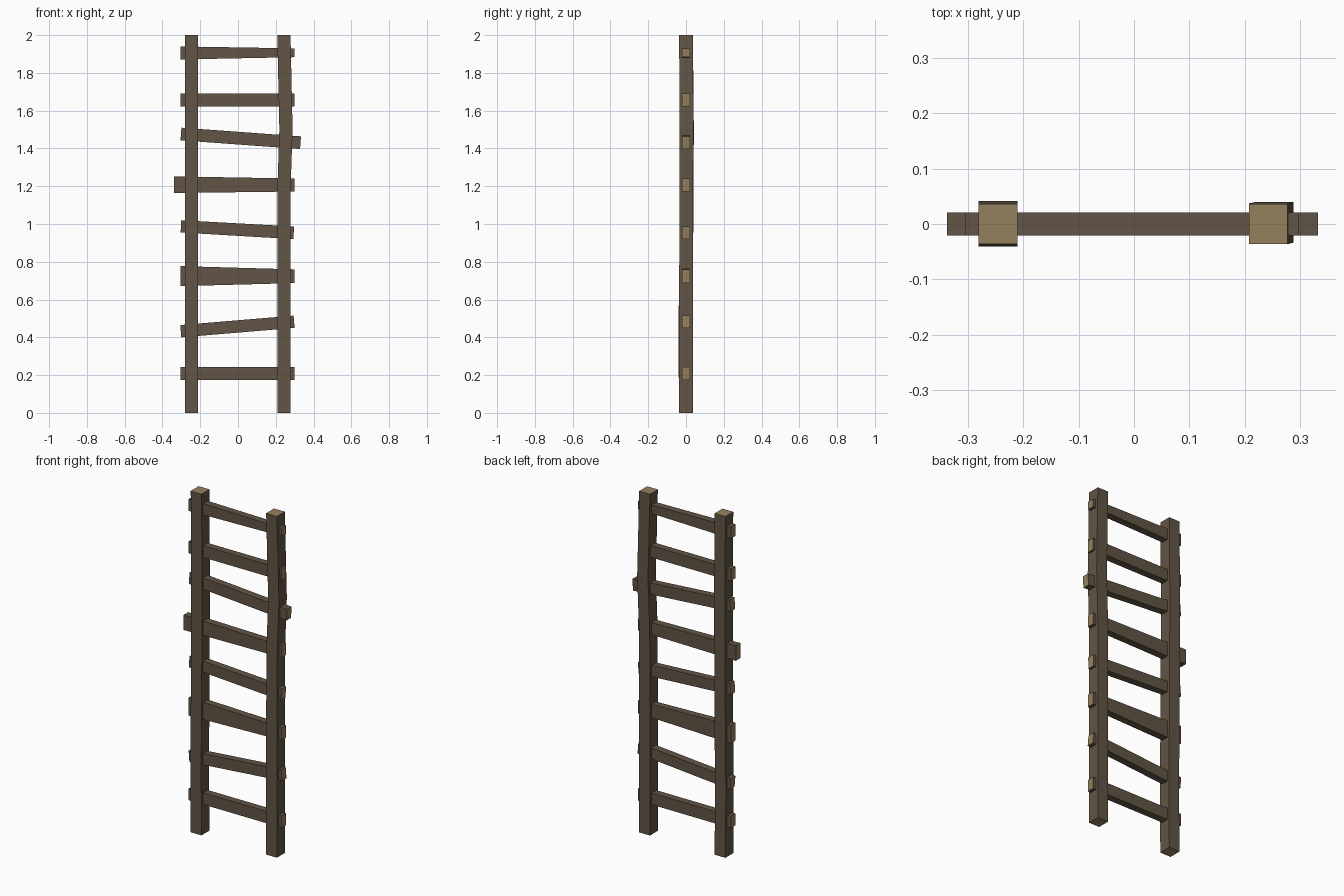
import bpy, bmesh

if "Cube" in bpy.data.objects:
    bpy.data.objects.remove(bpy.data.objects["Cube"])


def material(name, rgb):
    m = bpy.data.materials.new(name)
    m.diffuse_color = (*rgb, 1)
    m.use_nodes = True
    m.node_tree.nodes["Principled BSDF"].inputs["Base Color"].default_value = m.diffuse_color
    return m


BARK = material("dark_brown_wood", (0.122, 0.090, 0.060))
CUT = material("tan_cut_end", (0.300, 0.220, 0.110))


def beam(name, rings):
    """Four-sided beam through a list of 4-point rings, with tan cut ends."""
    bm = bmesh.new()
    loops = [[bm.verts.new(p) for p in r] for r in rings]
    for a, b in zip(loops, loops[1:]):
        for i in range(4):
            j = (i + 1) % 4
            bm.faces.new((a[i], a[j], b[j], b[i]))
    for end in (loops[0], loops[-1]):
        bm.faces.new(end).material_index = 1
    bmesh.ops.recalc_face_normals(bm, faces=bm.faces)
    me = bpy.data.meshes.new(name)
    bm.to_mesh(me)
    bm.free()
    me.materials.append(BARK)
    me.materials.append(CUT)
    ob = bpy.data.objects.new(name, me)
    bpy.context.collection.objects.link(ob)
    return ob


def post(name, stations):
    # stations: centre x, centre y, height
    w, d = 0.035, 0.0365
    beam(name, [[(x - w, y - d, z), (x + w, y - d, z), (x + w, y + d, z), (x - w, y + d, z)]
                for x, y, z in stations])


# Side posts, slightly bowed
post("left_post", [(-0.246, 0, 0), (-0.246, -0.004, 0.4), (-0.246, 0.001, 0.8),
                   (-0.246, 0.005, 1.5), (-0.246, 0, 2)])
post("right_post", [(0.243, 0, 0), (0.243, 0, 0.4), (0.243, 0.001, 0.9),
                    (0.244, 0.001, 1.2), (0.254, 0.003, 1.5), (0.243, 0, 2)])

# Rungs: left end x, bottom z, top z; right end x, bottom z, top z
RUNGS = [
    (-0.305, 0.175, 0.244, 0.298, 0.175, 0.244),
    (-0.303, 0.400, 0.465, 0.297, 0.450, 0.515),
    (-0.305, 0.671, 0.777, 0.298, 0.687, 0.760),
    (-0.302, 0.955, 1.020, 0.295, 0.920, 0.987),
    (-0.338, 1.164, 1.252, 0.298, 1.172, 1.241),
    (-0.302, 1.443, 1.510, 0.331, 1.397, 1.464),
    (-0.305, 1.623, 1.692, 0.298, 1.623, 1.692),
    (-0.305, 1.871, 1.940, 0.298, 1.883, 1.930),
]
for n, (xl, bl, tl, xr, br, tr) in enumerate(RUNGS, 1):
    slope = ((br + tr) - (bl + tl)) / 2 / (xr - xl)
    rings = []
    for x, b, t in ((xl, bl, tl), (xr, br, tr)):
        s = slope * (t - b) / 2 if abs(slope) > 0.02 else 0  # ends square to tilt
        rings.append([(x + s, -0.021, b), (x + s, 0.021, b),
                      (x - s, 0.021, t), (x - s, -0.021, t)])
    beam(f"rung_{n}", rings)
